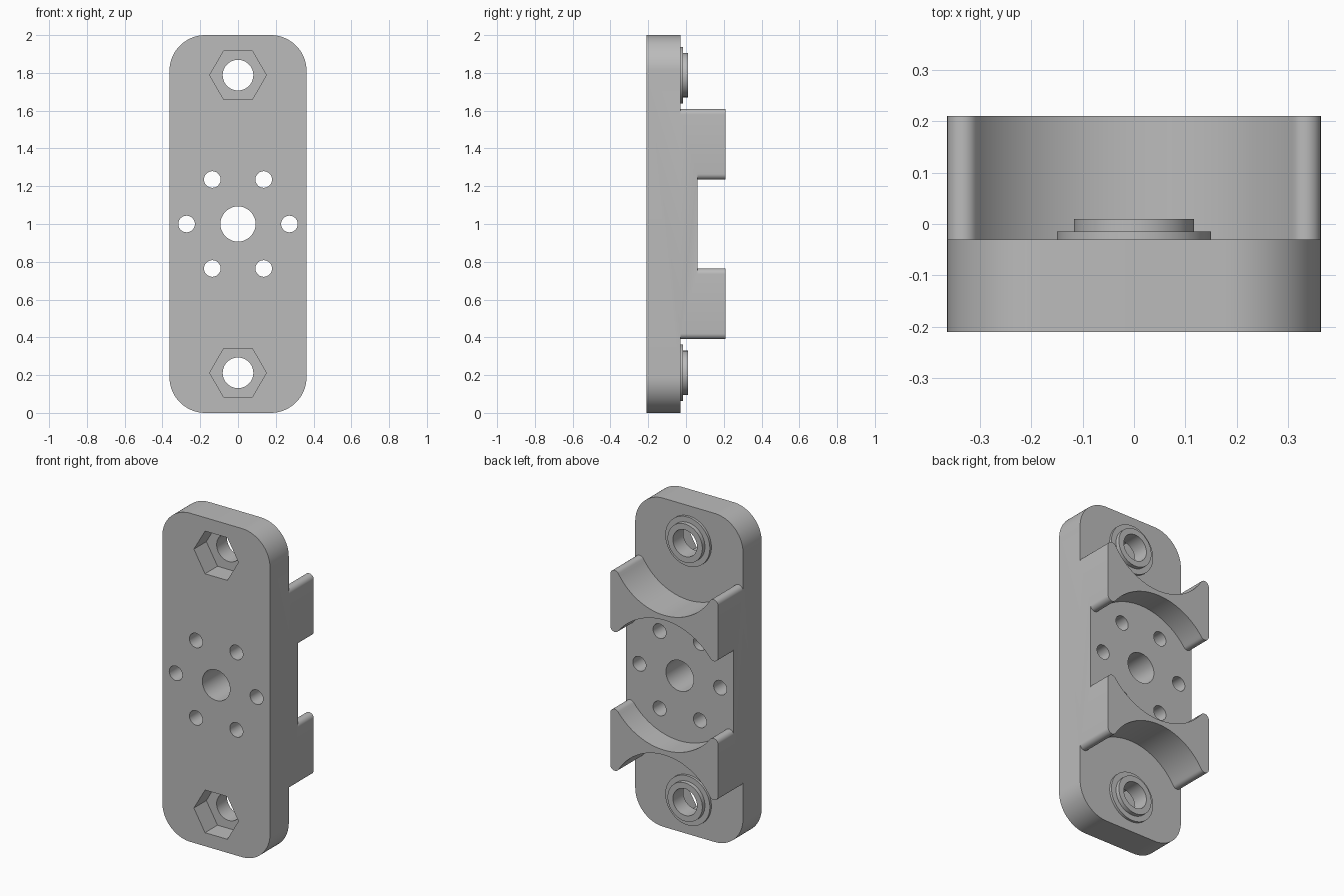
import bpy, bmesh
from math import sin, cos, pi, atan2, hypot

cube = bpy.data.objects.get("Cube")
if cube:
    bpy.data.objects.remove(cube, do_unlink=True)

grey = bpy.data.materials.new("plain grey")
grey.use_nodes = True
grey.diffuse_color = (0.5, 0.5, 0.5, 1)
grey.node_tree.nodes["Principled BSDF"].inputs["Base Color"].default_value = (0.5, 0.5, 0.5, 1)

W = 0.363          # half width
FRONT, FACE, FLOOR, BACK = -0.21, -0.03, 0.06, 0.21
BOLT = 0.788       # bolt distance from the middle
TIP = 0.03         # rounding of the saddle tips


def arc(cx, cz, r, a, b, n):
    return [(cx + r * cos(a + (b - a) * i / n), cz + r * sin(a + (b - a) * i / n))
            for i in range(n + 1)]


def extrude(name, outline, y0, y1):
    """Solid from an outline in x and z, running from y0 to y1."""
    bm = bmesh.new()
    face = bm.faces.new([bm.verts.new((x, y0, z)) for x, z in outline])
    ext = bmesh.ops.extrude_face_region(bm, geom=[face])["geom"]
    bmesh.ops.translate(bm, vec=(0, y1 - y0, 0),
                        verts=[v for v in ext if isinstance(v, bmesh.types.BMVert)])
    bmesh.ops.recalc_face_normals(bm, faces=bm.faces)
    mesh = bpy.data.meshes.new(name)
    bm.to_mesh(mesh)
    bm.free()
    obj = bpy.data.objects.new(name, mesh)
    bpy.context.collection.objects.link(obj)
    return obj


def disc(name, x, z, r, y0, y1, n=64):
    return extrude(name, arc(x, z, r, 0, 2 * pi, n)[:-1], y0, y1)


def combine(body, tool, operation):
    """Apply one boolean and remove the tool."""
    tool.hide_render = True
    mod = body.modifiers.new("cut", 'BOOLEAN')
    mod.operation, mod.solver, mod.object = operation, 'EXACT', tool
    deps = bpy.context.evaluated_depsgraph_get()
    mesh = bpy.data.meshes.new_from_object(body.evaluated_get(deps))
    body.modifiers.clear()
    body.data = mesh
    bpy.data.objects.remove(tool, do_unlink=True)


def scalloped_edge(centre_z, tip_z):
    """Concave arc about centre_z with a rounded tip at each side, from +x to -x."""
    fx = W - TIP
    dz = tip_z - centre_z
    toward = atan2(-dz, -fx)
    tip = arc(fx, tip_z, TIP, 0, toward, 12)
    start = atan2(dz, fx)
    end = pi - start if start > 0 else -pi - start
    sweep = arc(0, centre_z, hypot(fx, dz) - TIP, start, end, 48)
    return tip + sweep[1:-1] + [(-x, z) for x, z in reversed(tip)]


def mirrored(points):
    return points + [(x, 2 - z) for x, z in reversed(points)]


# Rounded base plate
R = 0.19
plate = mirrored(arc(W - R, 2 - R, R, 0, pi / 2, 20) + arc(R - W, 2 - R, R, pi / 2, pi, 20))
body = extrude("mounting_bracket", plate, FRONT, FACE)

# Raised middle with scalloped ends, then the round recess between the saddles
combine(body, extrude("saddle", mirrored(scalloped_edge(1 + BOLT, 1.58)), -0.12, BACK), 'UNION')
inner = scalloped_edge(1, 1.265)
recess = [(0.5, inner[0][1])] + inner + [(-0.5, inner[-1][1])]
combine(body, extrude("recess", mirrored(recess), FLOOR, 0.4), 'DIFFERENCE')

# Stepped bosses, hexagonal nut pockets and bolt holes
for z in (1 - BOLT, 1 + BOLT):
    combine(body, disc("boss_ring", 0, z, 0.15, -0.07, -0.015), 'UNION')
    combine(body, disc("boss", 0, z, 0.117, -0.06, 0.01), 'UNION')
    combine(body, disc("nut_pocket", 0, z, 0.15, -0.4, -0.09, 6), 'DIFFERENCE')
    combine(body, disc("bolt_hole", 0, z, 0.081, -0.4, 0.4), 'DIFFERENCE')

# Central bore and ring of six holes
combine(body, disc("bore", 0, 1, 0.093, -0.4, 0.4), 'DIFFERENCE')
for i in range(6):
    a = i * pi / 3
    combine(body, disc("ring_hole", 0.272 * cos(a), 1 + 0.272 * sin(a), 0.044, -0.4, 0.4, 40),
            'DIFFERENCE')

# Merge flat regions, colour and shade
bm = bmesh.new()
bm.from_mesh(body.data)
bmesh.ops.remove_doubles(bm, verts=bm.verts, dist=0.00005)
bmesh.ops.dissolve_limit(bm, angle_limit=0.005, verts=bm.verts, edges=bm.edges)
bm.to_mesh(body.data)
bm.free()
body.data.materials.clear()
body.data.materials.append(grey)

bpy.ops.object.select_all(action='DESELECT')
body.select_set(True)
bpy.context.view_layer.objects.active = body
bpy.ops.object.shade_smooth_by_angle(angle=0.45)
